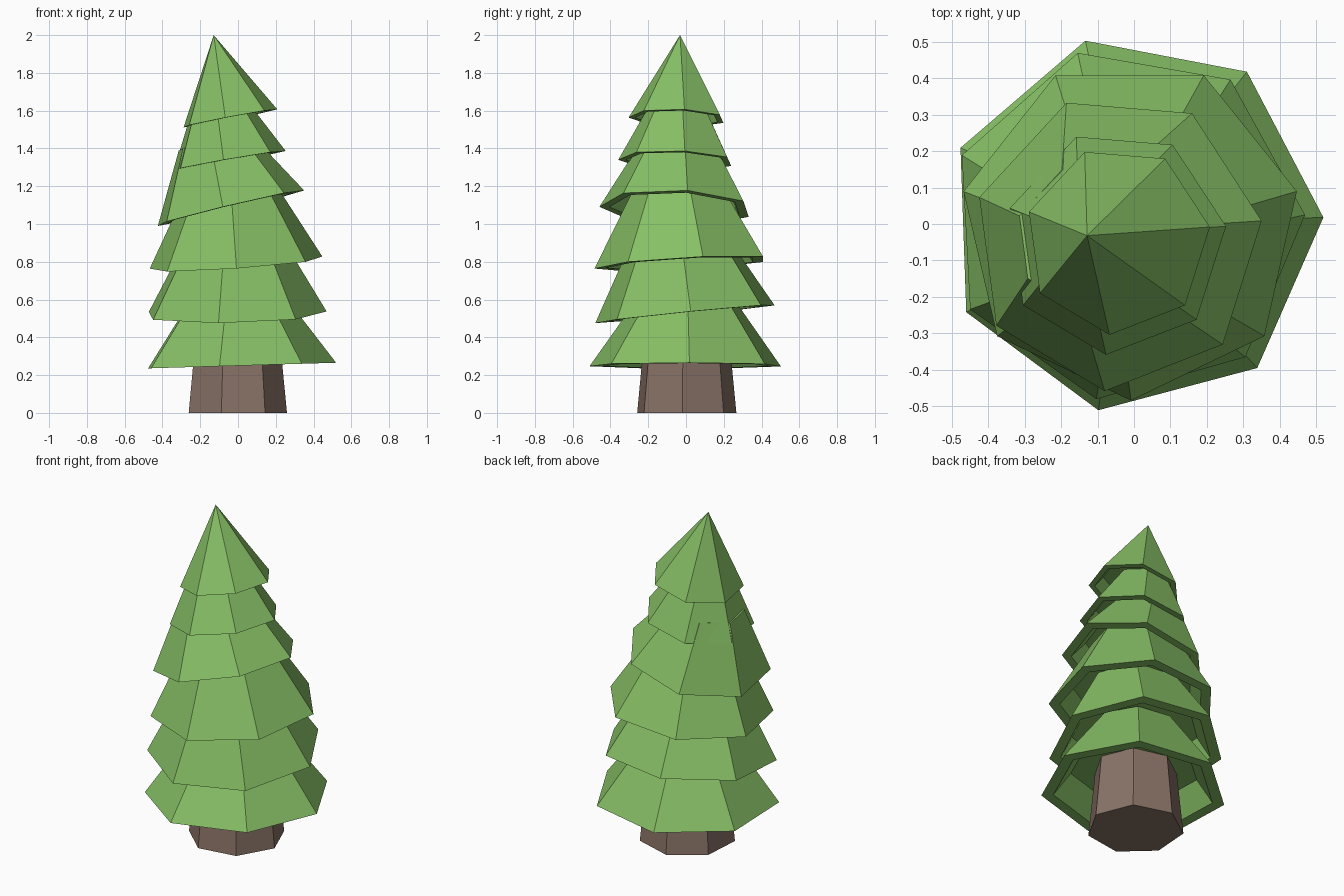
import bpy, bmesh
from math import cos, sin, tau, radians
from mathutils import Vector, Matrix

if "Cube" in bpy.data.objects:
    bpy.data.objects.remove(bpy.data.objects["Cube"])

SIDES = 7


def material(name, rgb):
    m = bpy.data.materials.new(name)
    m.diffuse_color = (*rgb, 1)
    m.use_nodes = True
    m.node_tree.nodes["Principled BSDF"].inputs["Base Color"].default_value = m.diffuse_color
    return m


LEAF = material("leaf_green", (0.24, 0.52, 0.13))
BARK = material("bark_brown", (0.25, 0.17, 0.135))


def lathe(name, rings, phase, centre, tilt, mat):
    """Loft seven-sided rings (radius, height); radius 0 makes a point."""
    bm = bmesh.new()
    loops = []
    for r, z in rings:
        n = 1 if r == 0 else SIDES
        loops.append([bm.verts.new((r * cos(radians(phase) + tau * i / SIDES),
                                    r * sin(radians(phase) + tau * i / SIDES), z))
                      for i in range(n)])
    for a, b in zip(loops, loops[1:]):
        for i in range(SIDES):
            j = (i + 1) % SIDES
            if len(b) == 1:
                bm.faces.new((a[i], a[j], b[0]))
            else:
                bm.faces.new((a[i], a[j], b[j], b[i]))
    for end in (loops[0], loops[-1]):
        if len(end) > 1:
            bm.faces.new(end)
    bmesh.ops.recalc_face_normals(bm, faces=bm.faces)
    # Lean the part so its base plane follows the given x and y slopes
    normal = Vector((-tilt[0], -tilt[1], 1)).normalized()
    rot = Vector((0, 0, 1)).rotation_difference(normal).to_matrix().to_4x4()
    bm.transform(Matrix.Translation(centre) @ rot)
    me = bpy.data.meshes.new(name)
    bm.to_mesh(me)
    bm.free()
    me.materials.append(mat)
    ob = bpy.data.objects.new(name, me)
    bpy.context.collection.objects.link(ob)
    return ob


# Trunk
lathe("trunk", [(0.27, 0), (0.215, 0.56)], -4, (-0.01, 0, 0), (0, 0), BARK)

# Branch tiers, bottom to top: centre, radius, phase, tilt, height, top radius
tiers = [
    ((0.00, 0.00, 0.25), 0.52, 2, (0.03, 0.00), 0.40, 0.23),
    ((-0.02, 0.00, 0.525), 0.49, 3, (0.02, 0.10), 0.39, 0.265),
    ((-0.01, -0.015, 0.79), 0.47, 13, (0.07, 0.055), 0.41, 0.24),
    ((-0.045, -0.05, 1.085), 0.41, 8, (0.24, -0.035), 0.36, 0.20),
    ((-0.05, -0.05, 1.335), 0.31, 8, (0.175, -0.03), 0.32, 0.14),
    ((-0.045, -0.045, 1.56), 0.26, 8, (0.19, -0.03), 0.448, 0.0),
]
for n, (centre, r, phase, tilt, h, top) in enumerate(tiers, 1):
    # Hollow underside: flat rim, inner wall and recessed roof
    slope = (r - top) / h
    rim = r * 0.87
    depth = 0.25 * r
    rings = [(rim - slope * depth, depth), (rim, 0), (r, 0), (top, h)]
    lathe(f"branch_tier_{n}", rings, phase, centre, tilt, LEAF)
